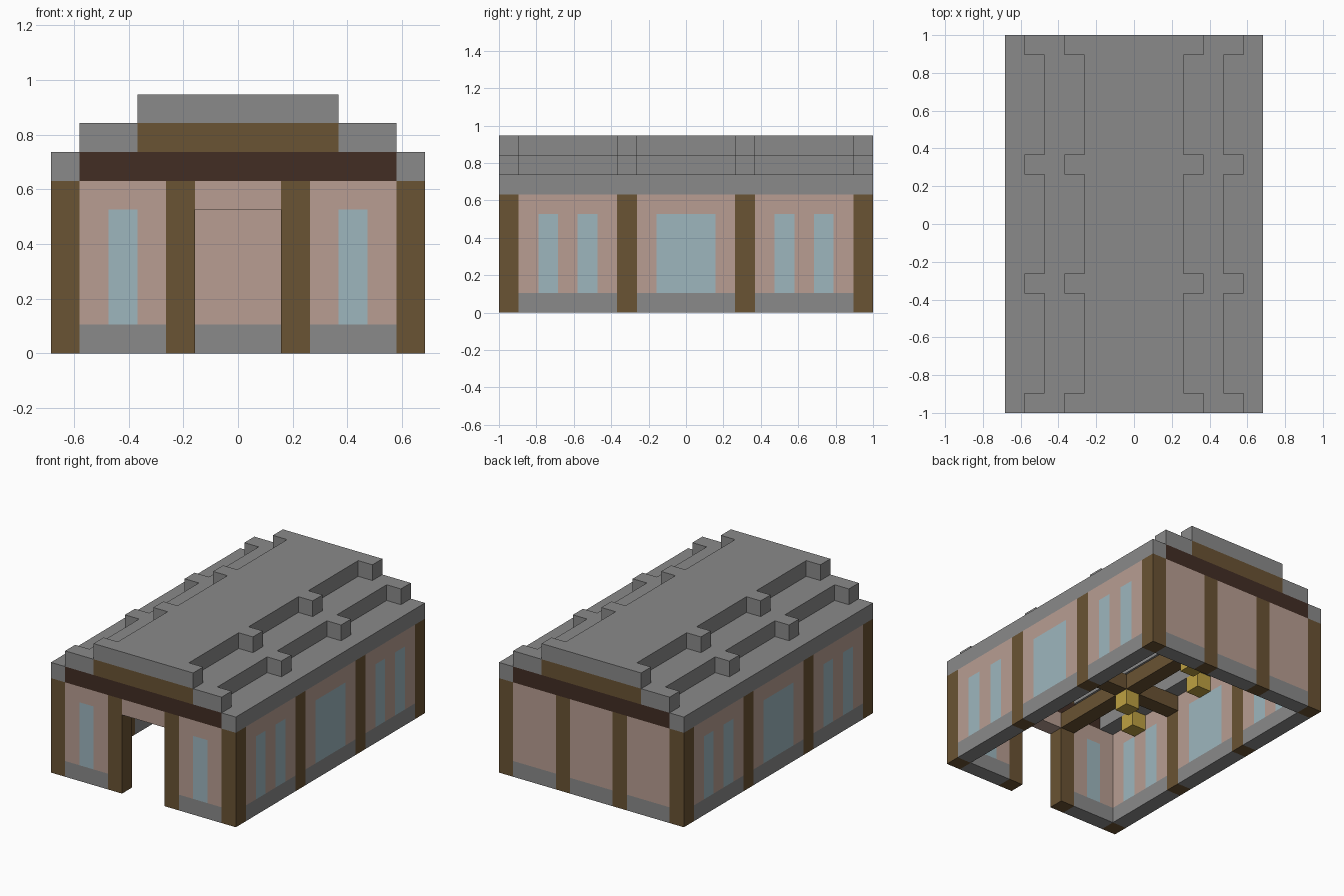
import bpy
import bmesh
from mathutils import Vector

old = bpy.data.objects.get("Cube")
if old:
    bpy.data.objects.remove(old, do_unlink=True)

U = 2 / 19  # one building block


def linear(c):
    c /= 255
    return c / 12.92 if c <= 0.04045 else ((c + 0.055) / 1.055) ** 2.4


def material(name, *rgb):
    col = [linear(c) for c in rgb] + [1.0]
    m = bpy.data.materials.new(name)
    m.use_nodes = True
    m.diffuse_color = col
    m.node_tree.nodes["Principled BSDF"].inputs["Base Color"].default_value = col
    return m


stone = material("grey stone", 138, 138, 138)
plaster = material("pink plaster", 184, 158, 146)
timber = material("brown timber", 106, 83, 51)
dark_timber = material("dark timber", 66, 45, 36)
glass = material("pale blue glass", 157, 182, 190)
lamp_glow = material("yellow lamp", 190, 161, 66)


def blocks(name, mat, boxes):
    """One object from boxes ((x0, x1), (y0, y1), (z0, z1)) in block units."""
    bm = bmesh.new()
    for box in boxes:
        lo = Vector([min(r) for r in box]) * U
        hi = Vector([max(r) for r in box]) * U
        cube = bmesh.ops.create_cube(bm, size=1)
        bmesh.ops.scale(bm, vec=hi - lo, verts=cube["verts"])
        bmesh.ops.translate(bm, vec=(lo + hi) / 2, verts=cube["verts"])
    mesh = bpy.data.meshes.new(name)
    bm.to_mesh(mesh)
    bm.free()
    mesh.materials.append(mat)
    ob = bpy.data.objects.new(name, mesh)
    bpy.context.scene.collection.objects.link(ob)


def cell(c):
    return (c - 0.5, c + 0.5)


def wall(name, place, bays):
    """Wall of bays (start, end, windows); place turns a run into x and y ranges."""
    base, fill, panes = [], [], []
    for start, end, windows in bays:
        base.append((*place((start, end)), (0, 1)))
        fill.append((*place((start, end)), (5, 6)))
        at = start
        for w0, w1 in windows:
            fill.append((*place((at, w0)), (1, 5)))
            panes.append((*place((w0, w1)), (1, 5)))
            at = w1
        fill.append((*place((at, end)), (1, 5)))
    blocks(name + "_base", stone, base)
    blocks(name + "_panel", plaster, fill)
    if panes:
        blocks(name + "_windows", glass, panes)


# Walls with windows
side_bays = [(-8.5, -3.5, [cell(-7), cell(-5)]),
             (-2.5, 2.5, [(-1.5, 1.5)]),
             (3.5, 8.5, [cell(5), cell(7)])]
for label, s in (("left", 1), ("right", -1)):
    wall(label + "_wall", lambda run: (cell(6 * s), run), side_bays)
wall("front_wall", lambda run: (run, cell(-9)),
     [(-5.5, -2.5, [cell(-4)]), (2.5, 5.5, [cell(4)])])
wall("back_wall", lambda run: (run, cell(9)),
     [(-5.5, -2.5, []), (-1.5, 1.5, []), (2.5, 5.5, [])])
blocks("door_lintel", plaster, [((-1.5, 1.5), cell(-9), (5, 6))])

# Posts around the outside
posts = [(x, y) for x in (-6, 6) for y in (-9, -3, 3, 9)]
posts += [(x, y) for x in (-2, 2) for y in (-9, 9)]
blocks("posts", timber, [(cell(x), cell(y), (0, 6)) for x, y in posts])

# Crossing ceiling beams
blocks("cross_beams", timber, [((-5.5, 5.5), cell(y), (5, 6)) for y in (-3, 3)])
blocks("long_beams", timber, [(cell(x), run, (5, 6)) for x in (-2, 2)
                              for run in ((-8.5, -3.5), (-2.5, 2.5), (3.5, 8.5))])

# Lamps under the beam crossings and high on the side walls
blocks("hanging_lamps", lamp_glow,
       [(cell(x), cell(y), (4, 5)) for x in (-2, 2) for y in (-3, 3)])
blocks("wall_lamps", lamp_glow,
       [(cell(x), cell(y), (5, 6)) for x in (-5, 5) for y in (-6, 0, 6)])

# Gable ends
blocks("gable_beams", dark_timber, [((-5.5, 5.5), cell(y), (6, 7)) for y in (-9, 9)])
blocks("gable_panels", timber, [((-3.5, 3.5), cell(y), (7, 8)) for y in (-9, 9)])

# Stepped roof, one block thick, with ribs one block wider
eaves, middle = [], []
top = [((-2.5, 2.5), (-9.5, 9.5), (8, 9))]
for s in (-1, 1):
    eaves.append(((5.5 * s, 6.5 * s), (-9.5, 9.5), (6, 7)))
    eaves.append(((4.5 * s, 5.5 * s), (-8.5, 8.5), (6, 7)))
    middle.append(((3.5 * s, 4.5 * s), (-9.5, 9.5), (7, 8)))
    middle.append(((2.5 * s, 3.5 * s), (-8.5, 8.5), (7, 8)))
    for y in (-9, -3, 3, 9):
        middle.append((cell(5 * s), cell(y), (7, 8)))
        top.append((cell(3 * s), cell(y), (8, 9)))
blocks("roof_eaves", stone, eaves)
blocks("roof_middle", stone, middle)
blocks("roof_top", stone, top)
